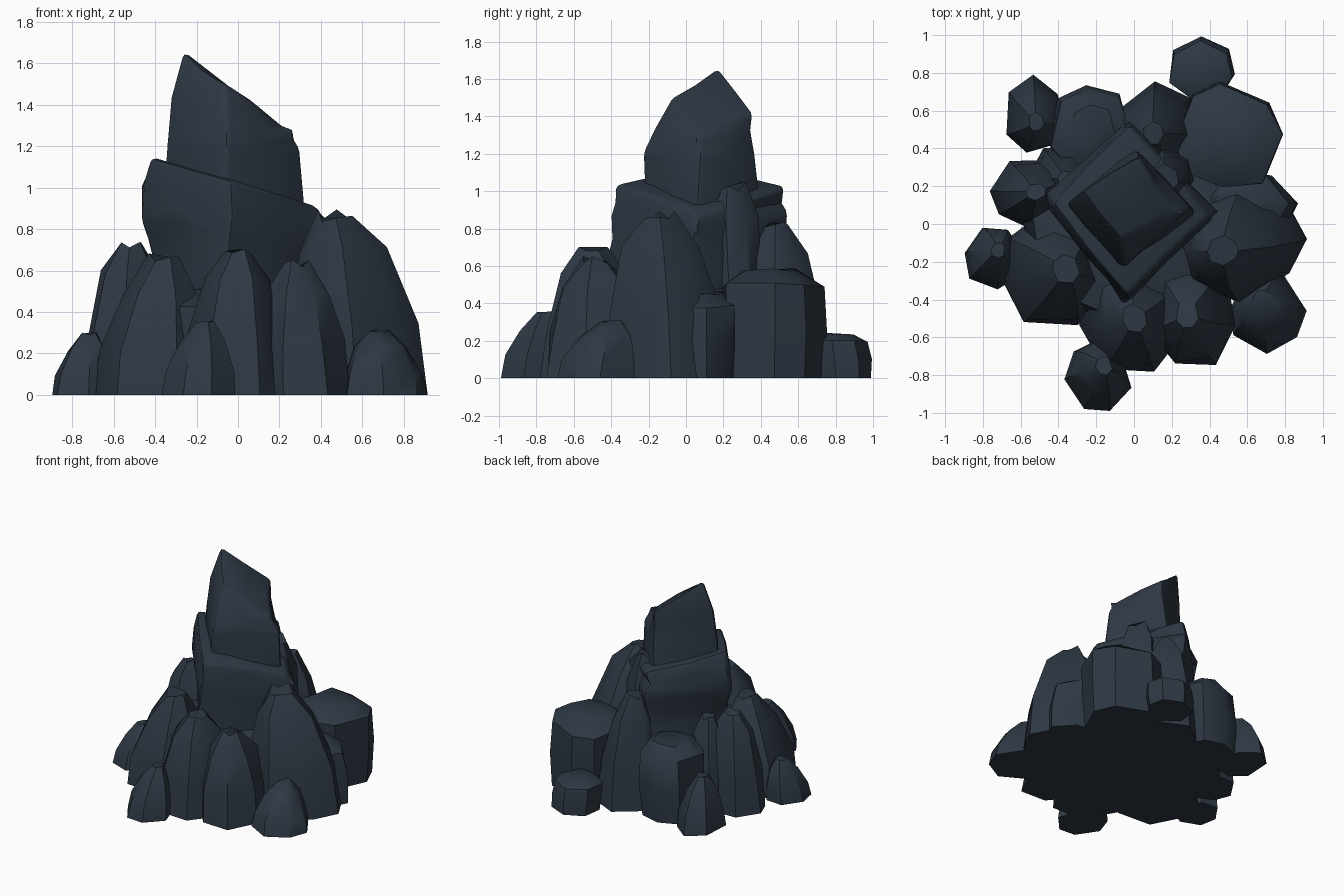
import bpy, bmesh, math, random
from mathutils import Vector

cube = bpy.data.objects.get("Cube")
if cube:
    bpy.data.objects.remove(cube, do_unlink=True)

slate = bpy.data.materials.new("dark_slate")
slate.use_nodes = True
colour = (0.027, 0.039, 0.057, 1)
slate.diffuse_color = colour
slate.node_tree.nodes["Principled BSDF"].inputs["Base Color"].default_value = colour


def loft(name, rings, bevel, rough=0.0):
    """Skin stacked rings of points, chip the surface and soften its edges."""
    bm = bmesh.new()
    loops = [[bm.verts.new(p) for p in ring] for ring in rings]
    count = len(loops[0])
    for low, high in zip(loops, loops[1:]):
        for i in range(count):
            j = (i + 1) % count
            bm.faces.new((low[i], low[j], high[j], high[i]))
    bm.faces.new(loops[0][::-1])
    bm.faces.new(loops[-1])
    if rough:
        sides = [e for e in bm.edges if max(v.co.z for v in e.verts) > 0.01]
        bmesh.ops.subdivide_edges(bm, edges=sides, cuts=1, use_grid_fill=True)
        for v in bm.verts:
            if v.co.z > 0.01:
                v.co += Vector([random.uniform(-rough, rough) for _ in range(3)])
    edges = [e for e in bm.edges if max(v.co.z for v in e.verts) > 0.01
             and e.calc_face_angle(0) > math.radians(12)]
    bmesh.ops.bevel(bm, geom=edges, offset=bevel, segments=2, profile=0.5,
                    affect='EDGES', clamp_overlap=True)
    bmesh.ops.recalc_face_normals(bm, faces=bm.faces)
    mesh = bpy.data.meshes.new(name)
    bm.to_mesh(mesh)
    bm.free()
    mesh.materials.append(slate)
    obj = bpy.data.objects.new(name, mesh)
    bpy.context.collection.objects.link(obj)
    bpy.ops.object.select_all(action='DESELECT')
    obj.select_set(True)
    bpy.context.view_layer.objects.active = obj
    bpy.ops.object.shade_smooth_by_angle(angle=math.radians(40))


# Level height and width fractions for each kind of rock
SPIRE = [(0, 1), (0.4, 0.9), (0.8, 0.62), (1, 0.24)]
BLOCK = [(0, 0.93), (0.45, 0.99), (0.85, 0.95), (1, 0.55)]
BOULDER = [(0, 1), (0.35, 0.92), (0.75, 0.62), (1, 0.25)]


def rock(name, kind, x, y, rx, ry, height, top_x, top_y, sides=7):
    """Faceted rock whose levels drift from the base centre to its summit."""
    turn = random.uniform(0, 1)
    spokes = [(turn + (i + random.uniform(-0.2, 0.2)) * math.tau / sides,
               random.uniform(0.98, 1.12)) for i in range(sides)]
    rings = []
    for level, width in kind:
        drift = level ** 1.5
        cx, cy = x + (top_x - x) * drift, y + (top_y - y) * drift
        ring = []
        for angle, reach in spokes:
            r = reach * width * random.uniform(0.96, 1.04)
            lift = random.uniform(-0.05, 0.02) * height if level else 0
            ring.append((cx + rx * r * math.cos(angle),
                         cy + ry * r * math.sin(angle), level * height + lift))
        rings.append(ring)
    loft(name, rings, 0.05 * min(1, 3 * min(rx, ry)))


random.seed(4)

# Central tower: two stacked diamond columns with slanting tops
loft("tower_lower", [
    [(-.44, .1, 0), (-.04, -.44, 0), (.44, .05, 0), (-.03, .55, 0)],
    [(-.41, .1, .65), (-.04, -.42, .65), (.42, .05, .6), (-.03, .5, .65)],
    [(-.47, .12, .86), (-.04, -.42, .86), (.42, .05, .78), (-.03, .55, .86)],
    [(-.44, .12, 1.15), (-.04, -.38, 1.05), (.4, .05, .89), (-.03, .53, 1.04)],
], 0.03, 0.014)
loft("tower_upper", [
    [(-.36, .1, .7), (-.05, -.23, .7), (.33, .07, .7), (.02, .43, .7)],
    [(-.36, .1, 1.2), (-.05, -.24, 1.2), (.3, .07, 1.2), (.02, .37, 1.2)],
    [(-.28, .16, 1.68), (-.08, -.09, 1.5), (.22, .07, 1.31), (.02, .36, 1.43)],
], 0.025, 0.014)
rock("tower_ledge", BLOCK, .18, .28, .14, .14, 1.03, .16, .24)
rock("core", BLOCK, 0, 0, .56, .52, .5, 0, 0, 9)

# Tall rocks leaning against the tower
rock("front_spire", SPIRE, -.03, -.48, .26, .31, .7, 0, -.5)
rock("front_left_spire", SPIRE, .3, -.45, .24, .3, .64, .28, -.48)
rock("front_right_spire", BOULDER, -.43, -.26, .28, .3, .67, -.36, -.24)
rock("left_spire", SPIRE, .56, -.08, .33, .31, .88, .47, -.14, 8)
rock("left_shoulder", BLOCK, .62, .08, .25, .2, .46, .55, .08)
rock("back_left_block", BLOCK, .5, .46, .28, .28, .59, .5, .46, 8)
rock("back_spire", SPIRE, .11, .48, .22, .25, .83, .1, .48)
rock("back_right_block", BLOCK, -.24, .5, .23, .24, .57, -.22, .5)
rock("right_spire", SPIRE, -.54, .17, .22, .18, .74, -.52, .17)
rock("right_rear_spire", SPIRE, -.38, .25, .18, .18, .68, -.36, .24)

# Low boulders scattered around the foot
rock("front_boulder", BOULDER, -.19, -.8, .17, .19, .35, -.16, -.75)
rock("right_boulder", BOULDER, -.75, -.18, .15, .17, .3, -.72, -.14)
rock("back_right_boulder", BOULDER, -.53, .57, .16, .19, .38, -.52, .54)
rock("back_boulder", BLOCK, .36, .83, .18, .16, .24, .35, .8)
rock("left_boulder", BOULDER, .71, -.47, .19, .22, .31, .68, -.4)
